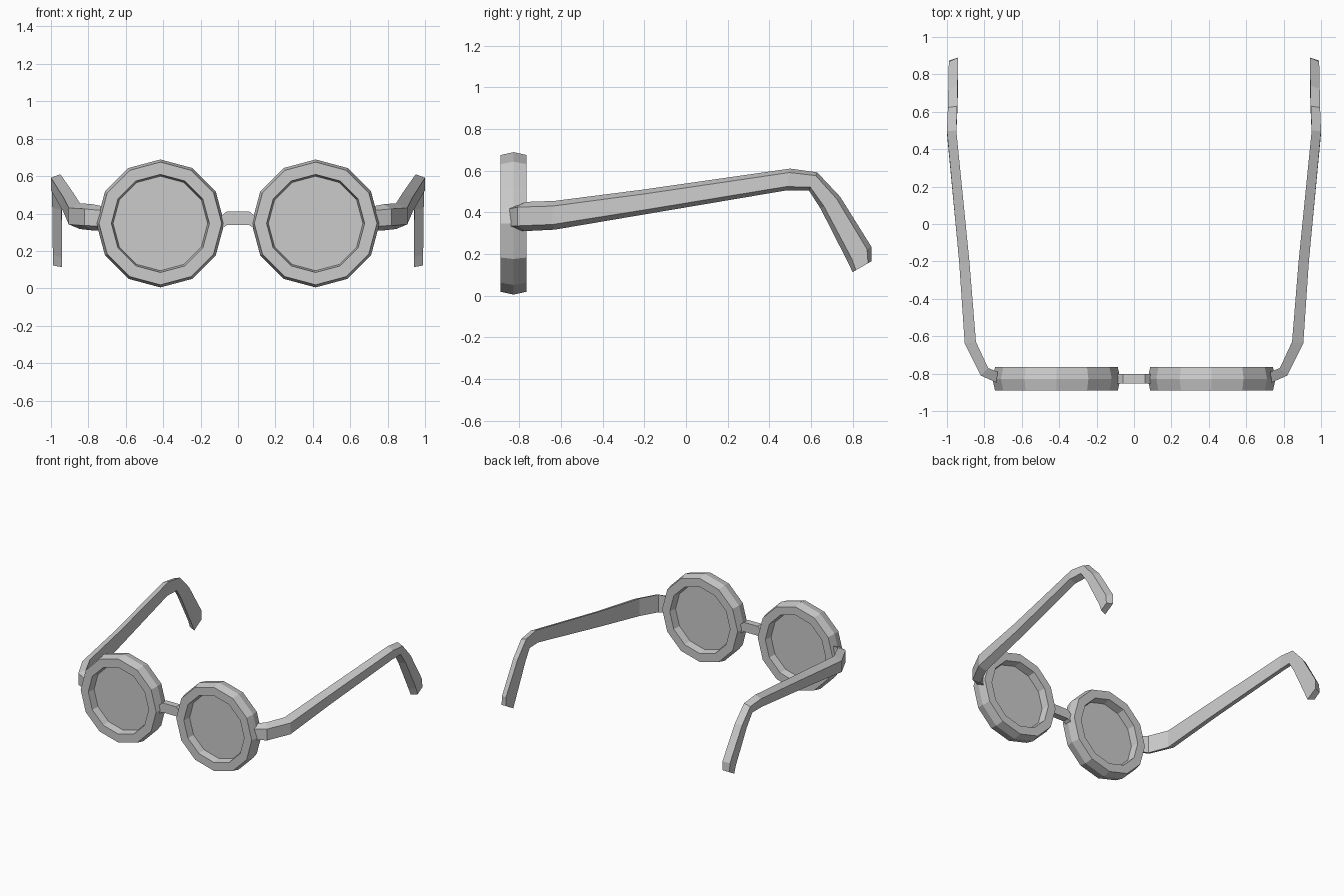
import bpy, bmesh
from math import sin, cos, pi

if "Cube" in bpy.data.objects:
    bpy.data.objects.remove(bpy.data.objects["Cube"])


def material(name, colour):
    mat = bpy.data.materials.new(name)
    mat.use_nodes = True
    mat.diffuse_color = colour
    mat.node_tree.nodes["Principled BSDF"].inputs["Base Color"].default_value = colour
    return mat


GREY = material("plain grey", (0.6, 0.6, 0.6, 1))
SIDES = 12
LENS_X, LENS_Z, MID_Y = 0.415, 0.347, -0.828


def build(name, loops, closed=False):
    """Skin a row of equal-sized loops; cap the ends unless the row is closed."""
    bm = bmesh.new()
    rows = [[bm.verts.new(p) for p in loop] for loop in loops]
    n = len(rows[0])
    pairs = list(zip(rows, rows[1:]))
    if closed:
        pairs.append((rows[-1], rows[0]))
    else:
        bm.faces.new(rows[0])
        bm.faces.new(rows[-1])
    for a, b in pairs:
        for i in range(n):
            j = (i + 1) % n
            bm.faces.new((a[i], a[j], b[j], b[i]))
    bmesh.ops.recalc_face_normals(bm, faces=bm.faces)
    mesh = bpy.data.meshes.new(name)
    bm.to_mesh(mesh)
    bm.free()
    mesh.materials.append(GREY)
    obj = bpy.data.objects.new(name, mesh)
    bpy.context.collection.objects.link(obj)
    return obj


def circle(x, radius, y):
    angles = [pi / 2 + 2 * pi * i / SIDES for i in range(SIDES)]
    return [(x + radius * cos(a), y, LENS_Z + radius * sin(a)) for a in angles]


# Rim cross-section: radius, depth from the middle
RIM = [(0.342, 0), (0.328, -0.063), (0.262, -0.063),
       (0.252, 0), (0.262, 0.063), (0.328, 0.063)]

# Temple stations: inner x, outer offset x and y, top edge y z, bottom edge y z
TEMPLE = [
    (0.73, 0.00, -0.06, -0.79, 0.44, -0.79, 0.31),
    (0.78, 0.04, -0.04, -0.77, 0.45, -0.77, 0.31),
    (0.845, 0.06, -0.01, -0.63, 0.455, -0.63, 0.317),
    (0.88, 0.055, 0, -0.20, 0.51, -0.20, 0.39),
    (0.95, 0.05, 0, 0.50, 0.61, 0.48, 0.505),
    (0.945, 0.05, 0, 0.63, 0.592, 0.59, 0.505),
    (0.943, 0.05, 0, 0.74, 0.475, 0.645, 0.42),
    (0.94, 0.05, 0, 0.89, 0.235, 0.775, 0.165),
    (0.94, 0.05, 0, 0.89, 0.165, 0.80, 0.113),
]


def temple_loop(side, x, dx, dy, yt, zt, yb, zb, inset=0.18):
    """Four corners, with the outer face narrower than the inner one."""
    ey, ez = (yb - yt) * inset, (zb - zt) * inset
    return [(side * x, yt, zt), (side * x, yb, zb),
            (side * (x + dx), yb - ey + dy, zb - ez),
            (side * (x + dx), yt + ey + dy, zt + ez)]


for side, label in ((1, "left"), (-1, "right")):
    cx = side * LENS_X
    # Faceted rim, lens and temple arm
    build(label + "_rim", [circle(cx, r, MID_Y + d) for r, d in RIM], closed=True)
    build(label + "_lens", [circle(cx, 0.256, MID_Y + d) for d in (-0.004, 0.004)])
    build(label + "_temple", [temple_loop(side, *s) for s in TEMPLE])

# Arched nose bridge
bridge = [(-0.10, 0.31, 0.375), (-0.06, 0.338, 0.412),
          (0.06, 0.338, 0.412), (0.10, 0.31, 0.375)]
build("bridge", [[(x, MID_Y - 0.025, low), (x, MID_Y + 0.025, low),
                  (x, MID_Y + 0.025, high), (x, MID_Y - 0.025, high)]
                 for x, low, high in bridge])
